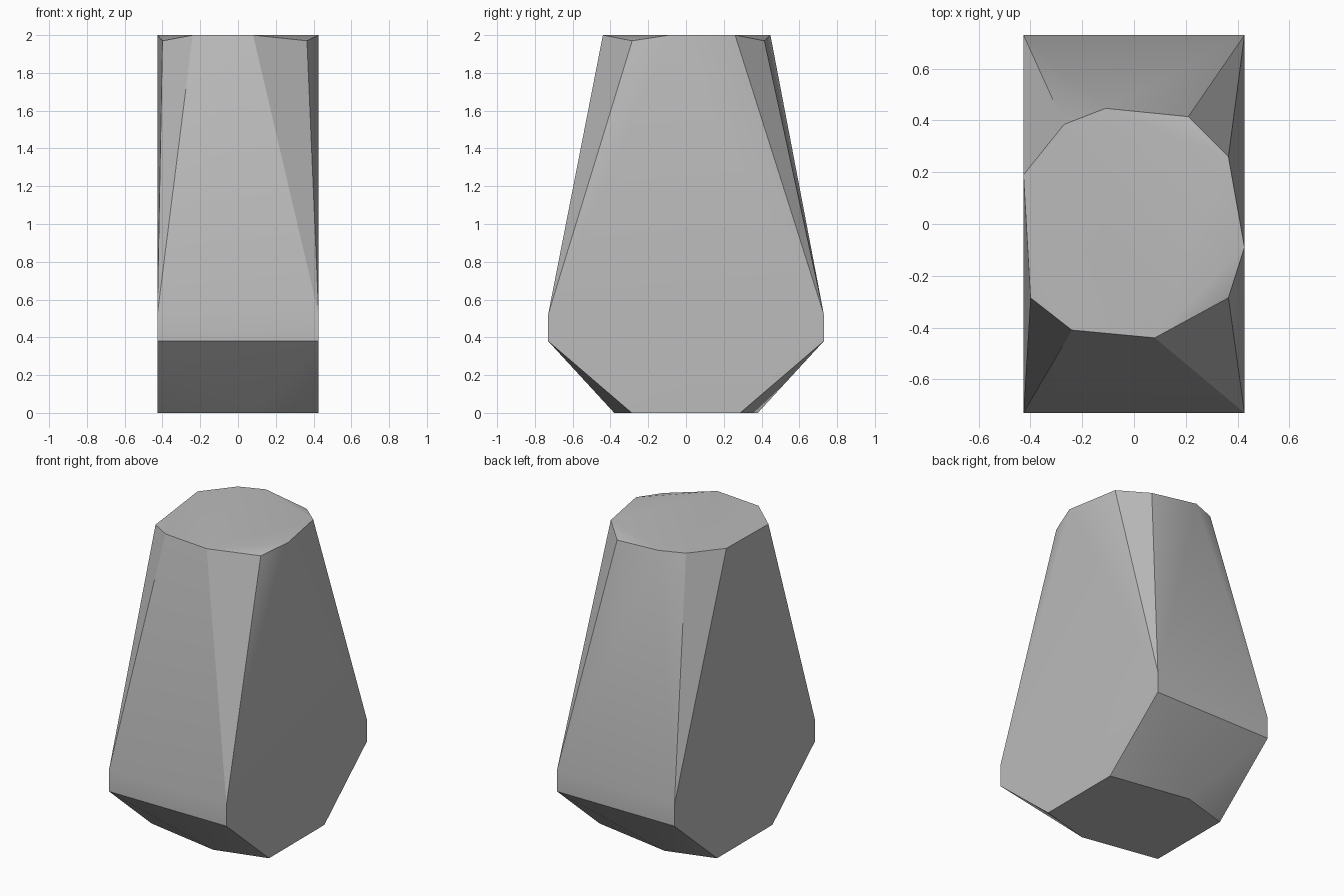
import bpy
import bmesh
import math

# Remove the default cube
default_cube = bpy.data.objects.get("Cube")
if default_cube:
    bpy.data.objects.remove(default_cube, do_unlink=True)

HALF_WIDTH = 0.427
HALF_DEPTH = 0.73
HEIGHT = 2.0
CHIP = 1.97  # height of the slightly worn rim corners

# One stone grey for the whole block
stone = bpy.data.materials.new("stone_grey")
stone.use_nodes = True
grey = (0.5, 0.5, 0.5, 1.0)
stone.diffuse_color = grey
stone.node_tree.nodes["Principled BSDF"].inputs["Base Color"].default_value = grey

# Irregular ten-sided top rim, counter-clockwise
points = [
    (-0.27, 0.385, HEIGHT),
    (-HALF_WIDTH, 0.19, HEIGHT),
    (-0.40, -0.285, CHIP),
    (-0.24, -0.41, HEIGHT),
    (0.08, -0.44, HEIGHT),
    (0.365, -0.285, CHIP),
    (HALF_WIDTH, -0.09, HEIGHT),
    (0.365, 0.26, HEIGHT),
    (0.21, 0.415, CHIP),
    (-0.11, 0.447, HEIGHT),
]

# Widest band low on the body, and the corners of the foot
for x in (-HALF_WIDTH, HALF_WIDTH):
    for side in (-1, 1):
        for z in (0.38, 0.52):
            points.append((x, side * HALF_DEPTH, z))
        points.append((x, side * 0.287, 0))

# Foot points that bulge to the front and the back
points += [(0.085, -0.38, 0), (-0.11, 0.38, 0)]

# Wrap the points in one faceted skin and merge its flat faces
bm = bmesh.new()
for point in points:
    bm.verts.new(point)
hull = bmesh.ops.convex_hull(bm, input=bm.verts[:])
loose = {v for v in hull["geom_interior"] + hull["geom_unused"]
         if isinstance(v, bmesh.types.BMVert)}
bmesh.ops.delete(bm, geom=list(loose), context="VERTS")
bmesh.ops.dissolve_limit(bm, angle_limit=math.radians(0.5),
                         verts=bm.verts[:], edges=bm.edges[:])
bmesh.ops.recalc_face_normals(bm, faces=bm.faces[:])

mesh = bpy.data.meshes.new("stone_block")
bm.to_mesh(mesh)
bm.free()
mesh.materials.append(stone)
block = bpy.data.objects.new("stone_block", mesh)
bpy.context.collection.objects.link(block)

# Soft shading over shallow creases, crisp over the main edges
bpy.ops.object.select_all(action="DESELECT")
block.select_set(True)
bpy.context.view_layer.objects.active = block
bpy.ops.object.shade_smooth_by_angle(angle=math.radians(25))
